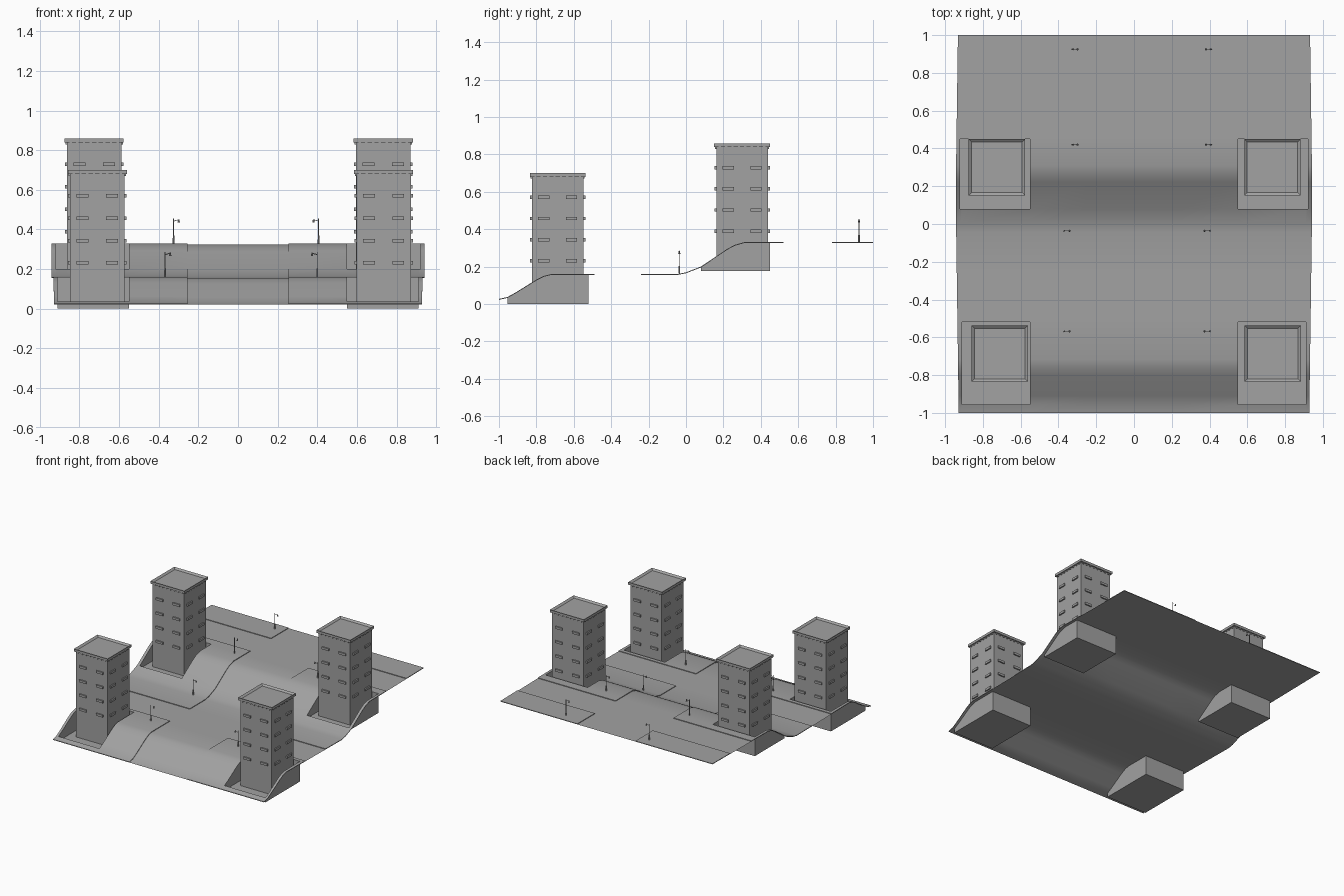
import bpy, bmesh, math
from mathutils import Matrix, Vector

old = bpy.data.objects.get("Cube")
if old:
    bpy.data.objects.remove(old, do_unlink=True)

grey = bpy.data.materials.new("concrete_grey")
grey.use_nodes = True
COLOR = (0.36, 0.36, 0.36, 1)
grey.diffuse_color = COLOR
grey.node_tree.nodes["Principled BSDF"].inputs["Base Color"].default_value = COLOR

CURB = 0.005
EDGE = 0.94          # nominal half width of the ground
ROAD = 0.255         # half width of the main road
PROFILE = [(-1, .022), (-.955, .032), (-.91, .057), (-.8, .125), (-.76, .145), (-.72, .155),
           (-.045, .155), (0, .164), (.08, .195), (.22, .289), (.26, .311), (.31, .325), (1, .325)]
WALKS = [(-1, -.49), (-.24, .52), (.78, 1)]
# Pits: side, x inner, x outer, y front, y back, floor height
PITS = [(s, *p) for s in (-1, 1) for p in ((.55, .91, -.955, -.52, 0), (.55, .92, .08, .45, .177))]


def finish(name, bm, smooth=False):
    me = bpy.data.meshes.new(name)
    bm.to_mesh(me)
    bm.free()
    me.materials.append(grey)
    ob = bpy.data.objects.new(name, me)
    bpy.context.collection.objects.link(ob)
    if smooth:
        bpy.ops.object.select_all(action='DESELECT')
        ob.select_set(True)
        bpy.context.view_layer.objects.active = ob
        bpy.ops.object.shade_smooth_by_angle(angle=math.radians(35))
    return ob


def height(y):
    for (a, za), (b, zb) in zip(PROFILE, PROFILE[1:]):
        if y <= b:
            return za + (zb - za) * (y - a) / (b - a)
    return PROFILE[-1][1]


def point(x, y, z):
    # The outer edge bulges slightly beside the upper slope
    if abs(x) >= EDGE:
        x = math.copysign(.942 - .014 * max(0, abs(y - .15) - .15), x)
    return Vector((x, y, z))


YS = sorted({y for y, _ in PROFILE} | {y for w in WALKS for y in w} | {y for p in PITS for y in p[3:5]})
XS = sorted({s * x for s in (-1, 1) for x in (ROAD, .55, .91, .92, EDGE)})


def in_pit(x, y):
    return any(p[1] < x * p[0] < p[2] and p[3] < y < p[4] for p in PITS)


def quad(bm, pts):
    bm.faces.new([bm.verts.new(p) for p in pts])


def sheet(bm, x0, x1, y0, y1, lift):
    xs = [x for x in XS if x0 <= x <= x1]
    ys = [y for y in YS if y0 <= y <= y1]
    for xa, xb in zip(xs, xs[1:]):
        for ya, yb in zip(ys, ys[1:]):
            if not in_pit((xa + xb) / 2, (ya + yb) / 2):
                quad(bm, [point(x, y, height(y) + lift)
                          for x, y in ((xa, ya), (xb, ya), (xb, yb), (xa, yb))])


def perimeter(x0, x1, y0, y1):
    ys = [y for y in YS if y0 <= y <= y1]
    loop = [(x1, y) for y in ys] + [(x0, y) for y in reversed(ys)]
    return list(zip(loop, loop[1:] + loop[:1]))


# Road surface
bm = bmesh.new()
sheet(bm, -EDGE, EDGE, -1, 1, 0)
bmesh.ops.remove_doubles(bm, verts=bm.verts, dist=1e-5)
finish("road_surface", bm, True)

# Raised sidewalk blocks with curbs
bm = bmesh.new()
for x0, x1 in ((-EDGE, -ROAD), (ROAD, EDGE)):
    for y0, y1 in WALKS:
        sheet(bm, x0, x1, y0, y1, CURB)
        for a, b in perimeter(x0, x1, y0, y1):
            ha, hb = height(a[1]), height(b[1])
            quad(bm, [point(*a, ha), point(*b, hb), point(*b, hb + CURB), point(*a, ha + CURB)])
bmesh.ops.remove_doubles(bm, verts=bm.verts, dist=1e-5)
finish("sidewalks", bm, True)

# Foundation pits sunk into the slopes
for s, xi, xo, y0, y1, floor in PITS:
    bm = bmesh.new()
    xa, xb = sorted((s * xi, s * xo))
    quad(bm, [(xa, y0, floor), (xb, y0, floor), (xb, y1, floor), (xa, y1, floor)])
    for a, b in perimeter(xa, xb, y0, y1):
        quad(bm, [(*a, floor), (*a, height(a[1]) + CURB), (*b, height(b[1]) + CURB), (*b, floor)])
    finish("foundation_pit", bm)


def box(bm, size, centre, turn=Matrix()):
    m = turn @ Matrix.Translation(centre) @ Matrix.Diagonal((*size, 1))
    return bmesh.ops.create_cube(bm, size=1, matrix=m)["verts"]


# Apartment towers
def tower(x, y, base, top):
    W, half = .276, .138
    place = Matrix.Translation((x, y, 0))
    bm = bmesh.new()
    box(bm, (W, W, top - base - .02), (0, 0, (top + base - .02) / 2), place)
    finish("tower_body", bm)

    # Roof slab with a recessed deck
    bm = bmesh.new()
    box(bm, (.298, .298, .02), (0, 0, top - .01), place)
    deck = max(bm.faces, key=lambda f: f.calc_center_median().z)
    bmesh.ops.inset_region(bm, faces=[deck], thickness=.022)
    bmesh.ops.translate(bm, verts=deck.verts, vec=(0, 0, -.012))
    finish("tower_roof", bm)

    # Window ledges and small blocks under the eaves, on all four sides
    ledges, blocks = bmesh.new(), bmesh.new()
    for k in range(4):
        turn = place @ Matrix.Rotation(k * math.pi / 2, 4, 'Z')
        for row in range(4):
            for dx in (-.074, .074):
                box(ledges, (.06, .012, .018), (dx, -half - .004, top - .13 - .113 * row), turn)
        for i in range(8):
            box(blocks, (.012, .007, .01), ((i - 3.5) * .034, -half - .003, top - .025), turn)
    finish("tower_windows", ledges)
    finish("eave_blocks", blocks)


for x, y, base, top in ((-.71, -.686, 0, .7), (.735, -.686, 0, .7),
                        (-.726, .3, .177, .858), (.733, .3, .177, .858)):
    tower(x, y, base, top)


# Street lamps
def rod(bm, a, b, r1, r2, sides=8):
    a, b = Vector(a), Vector(b)
    d = b - a
    m = Matrix.Translation((a + b) / 2) @ d.to_track_quat('Z', 'Y').to_matrix().to_4x4()
    bmesh.ops.create_cone(bm, cap_ends=True, segments=sides, radius1=r1, radius2=r2,
                          depth=d.length, matrix=m)


def lamp(x, y):
    z = height(y) + CURB
    s = -math.copysign(1, x)
    bm = bmesh.new()
    rod(bm, (x, y, z), (x, y, z + .04), .005, .004)
    rod(bm, (x, y, z + .04), (x, y, z + .125), .0025, .002)
    rod(bm, (x, y, z + .112), (x + s * .028, y, z + .12), .0015, .0015)
    rod(bm, (x + s * .026, y, z + .106), (x + s * .026, y, z + .121), .006, .003)
    finish("street_lamp", bm, True)


for y, left, right in ((-.568, -.368, .4), (-.036, -.368, .4), (.42, -.325, .407), (.925, -.325, .407)):
    lamp(left, y)
    lamp(right, y)
